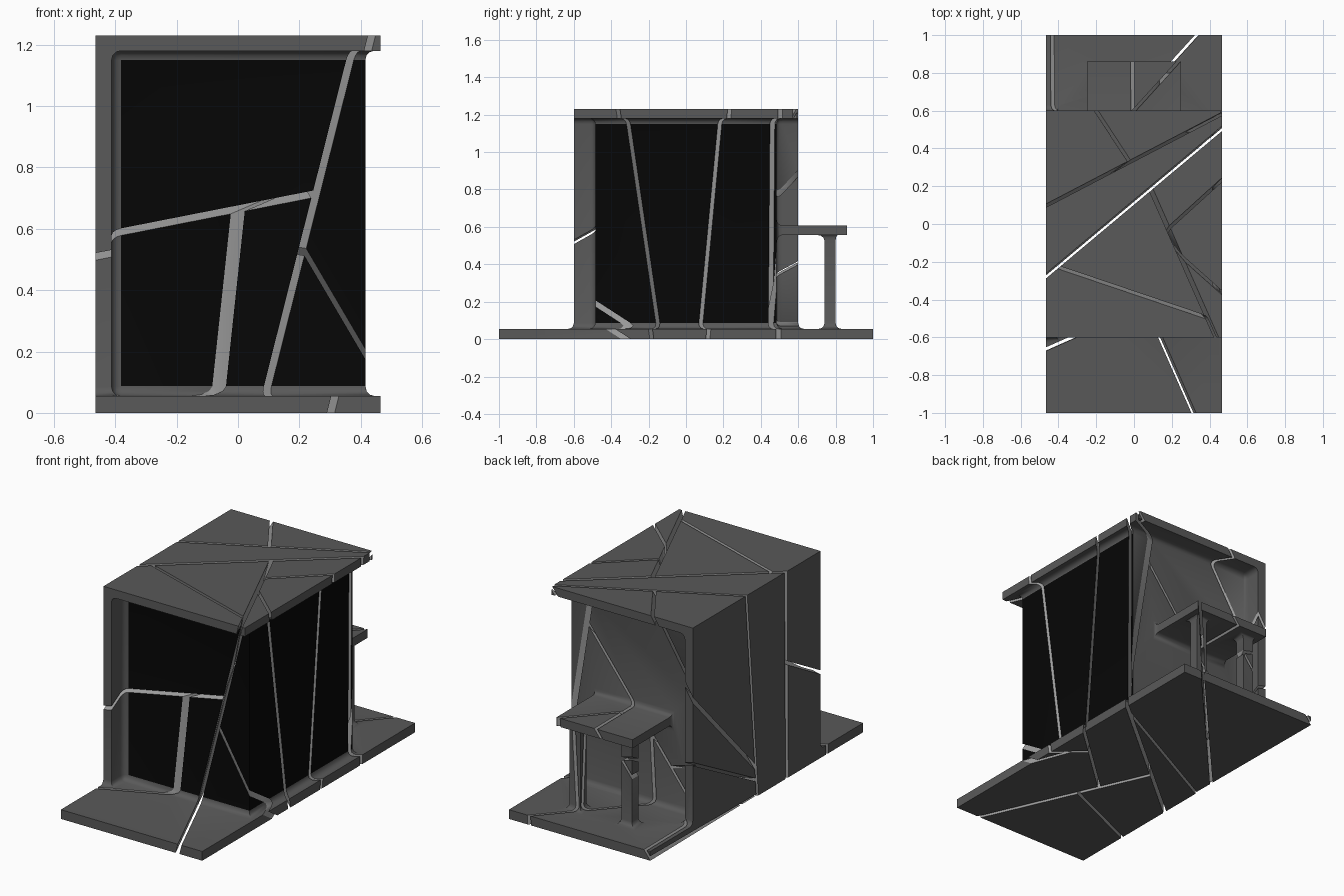
import bpy, bmesh, math
from mathutils import Vector

if "Cube" in bpy.data.objects:
    bpy.data.objects.remove(bpy.data.objects["Cube"])

COL = bpy.context.collection


def material(name, v):
    m = bpy.data.materials.new(name)
    m.diffuse_color = (v, v, v, 1)
    m.use_nodes = True
    m.node_tree.nodes["Principled BSDF"].inputs["Base Color"].default_value = m.diffuse_color
    return m


MATS = [material("dark_grey", 0.1), material("black_panel", 0.002), material("broken_core", 0.35)]


def make_object(name, bm, slot=0):
    me = bpy.data.meshes.new(name)
    for f in bm.faces:
        f.material_index = slot
    bm.to_mesh(me)
    bm.free()
    for m in MATS:
        me.materials.append(m)
    ob = bpy.data.objects.new(name, me)
    COL.objects.link(ob)
    return ob


def box(name, x0, x1, y0, y1, z0, z1):
    bm = bmesh.new()
    bmesh.ops.create_cube(bm, size=1)
    for v in bm.verts:
        v.co = Vector(((x0 + x1) / 2 + v.co.x * (x1 - x0),
                       (y0 + y1) / 2 + v.co.y * (y1 - y0),
                       (z0 + z1) / 2 + v.co.z * (z1 - z0)))
    return make_object(name, bm)


def apply_modifiers(ob):
    dg = bpy.context.evaluated_depsgraph_get()
    me = bpy.data.meshes.new_from_object(ob.evaluated_get(dg))
    ob.modifiers.clear()
    ob.data = me


def boolean(ob, other, op):
    m = ob.modifiers.new("bool", 'BOOLEAN')
    m.operation, m.object, m.solver = op, other, 'EXACT'
    m.use_self = op == 'INTERSECT'
    apply_modifiers(ob)
    bpy.data.objects.remove(other)


# Solid booth: core with floor, roof, side wall, and a counter on two legs
body = box("body", -0.44, 0.415, -0.485, 0.485, 0.03, 1.2)
for part in (("floor", -0.465, 0.465, -1, 1, 0, 0.055),
             ("roof", -0.465, 0.465, -0.6, 0.6, 1.18, 1.23),
             ("side_wall", -0.465, -0.412, -0.6, 0.6, 0.03, 1.2),
             ("counter", -0.25, 0.25, 0.44, 0.86, 0.557, 0.608),
             ("leg_left", -0.205, -0.135, 0.74, 0.80, 0.03, 0.58),
             ("leg_right", 0.135, 0.205, 0.74, 0.80, 0.03, 0.58)):
    boolean(body, box(*part), 'UNION')

# Fillets in all inner corners
bm = bmesh.new()
bm.from_mesh(body.data)
bmesh.ops.remove_doubles(bm, verts=bm.verts[:], dist=1e-5)
bmesh.ops.dissolve_limit(bm, angle_limit=0.02, verts=bm.verts[:], edges=bm.edges[:])
weight = bm.edges.layers.float.new("bevel_weight_edge")
for e in bm.edges:
    if e.is_manifold and e.calc_face_angle() > 0.3 and not e.is_convex:
        e[weight] = 1.0
bm.to_mesh(body.data)
bm.free()
bev = body.modifiers.new("bevel", 'BEVEL')
bev.limit_method, bev.width, bev.segments = 'WEIGHT', 0.03, 3
bev.use_clamp_overlap = False
apply_modifiers(body)

# Black front and right panels
for p in body.data.polygons:
    front = p.normal.y < -0.99 and abs(p.center.y + 0.485) < 0.01
    right = p.normal.x > 0.99 and abs(p.center.x - 0.415) < 0.01
    p.material_index = 1 if (front or right) and p.area > 0.2 else 0

# Fracture cells, each a list of half-spaces
cells = [[]]


def crack(inside, a, b, c, gap=0.016):
    """Split the cell holding the point 'inside' by the plane through a, b, c."""
    a, b, c, w = Vector(a), Vector(b), Vector(c), Vector(inside)
    n = (b - a).cross(c - a).normalized()
    cell = next(k for k in cells if all(m.dot(w) <= d for m, d in k))
    cells.remove(cell)
    cells.append(cell + [(n, n.dot(a) - gap / 2)])
    cells.append(cell + [(-n, -n.dot(a) - gap / 2)])


# Main break through the booth
crack((0, 0.6, 0), (-0.46, -0.27, 1.23), (0.46, 0.5, 1.23), (0.46, 0.49, 0), 0.02)
# Rear half
crack((0, 0.5, 1), (-0.46, 0.1, 1.23), (0.46, 0.58, 1.23), (-0.46, 0.0, 0.05))
crack((0, 0.55, 1), (0.41, 0.485, 1.15), (0.05, 0.485, 0.68), (0.1, 0.9, 0.75))
crack((-0.1, 0.58, 1.1), (-0.03, 0.34, 1.23), (-0.2, 0.6, 1.23), (-0.39, 0.485, 0.8))
crack((0, 0.7, 0.6), (0, 0.6, 0.61), (0.2, 0.82, 0.61), (0.33, 1, 0))
crack((-0.44, 0.55, 0.6), (-0.46, 0.6, 0.42), (-0.46, 0.1, 0.15), (0, 0.6, 0.3))
# Front half, left of the long slanted break
crack((0, -0.48, 0.5), (0.1, -0.485, 0.1), (0.37, -0.485, 1.17), (0.31, -1, 0.03), 0.022)
crack((-0.2, -0.48, 0.5), (-0.38, -0.485, 0.59), (0.23, -0.485, 0.71), (-0.46, -0.6, 0.51), 0.02)
crack((-0.2, -0.48, 0.4), (0, -0.485, 0.66), (-0.06, -0.485, 0.1), (-0.46, -0.66, 0.06), 0.018)
crack((-0.2, -0.48, 1), (-0.25, -0.28, 1.23), (0.4, -0.5, 1.23), (0, -0.2, 0.7))
# Front half, right of it
crack((0.4, 0, 0.6), (0.12, -0.08, 1.23), (0.45, 0.22, 1.23), (0.415, 0.1, 0.3))
crack((0.4, -0.3, 0.5), (0.17, -0.1, 1.23), (0.415, -0.3, 1.1), (0.415, -0.16, 0.15))
crack((0.35, -0.48, 0.7), (0.21, -0.485, 0.54), (0.41, -0.485, 0.2), (0.415, -0.39, 0.13))

# Cut the booth into its shards
shards = []
for i, cell in enumerate(cells):
    bm = bmesh.new()
    bmesh.ops.create_cube(bm, size=5)
    for n, d in cell:
        bmesh.ops.bisect_plane(bm, geom=bm.verts[:] + bm.edges[:] + bm.faces[:],
                               plane_co=n * d, plane_no=n, clear_outer=True)
        rim = [e for e in bm.edges if e.is_boundary]
        if rim:
            bmesh.ops.holes_fill(bm, edges=rim, sides=0)
    bmesh.ops.recalc_face_normals(bm, faces=bm.faces[:])
    cutter = make_object("cutter", bm, 2)
    shard = bpy.data.objects.new(f"booth_shard_{i + 1}", body.data.copy())
    COL.objects.link(shard)
    boolean(shard, cutter, 'INTERSECT')
    if len(shard.data.polygons):
        shards.append(shard)
    else:
        bpy.data.objects.remove(shard)
bpy.data.objects.remove(body)

# Smooth fillets, crisp breaks
for ob in bpy.context.selected_objects:
    ob.select_set(False)
for ob in shards:
    ob.select_set(True)
bpy.context.view_layer.objects.active = shards[0]
bpy.ops.object.shade_smooth_by_angle(angle=math.radians(40))
